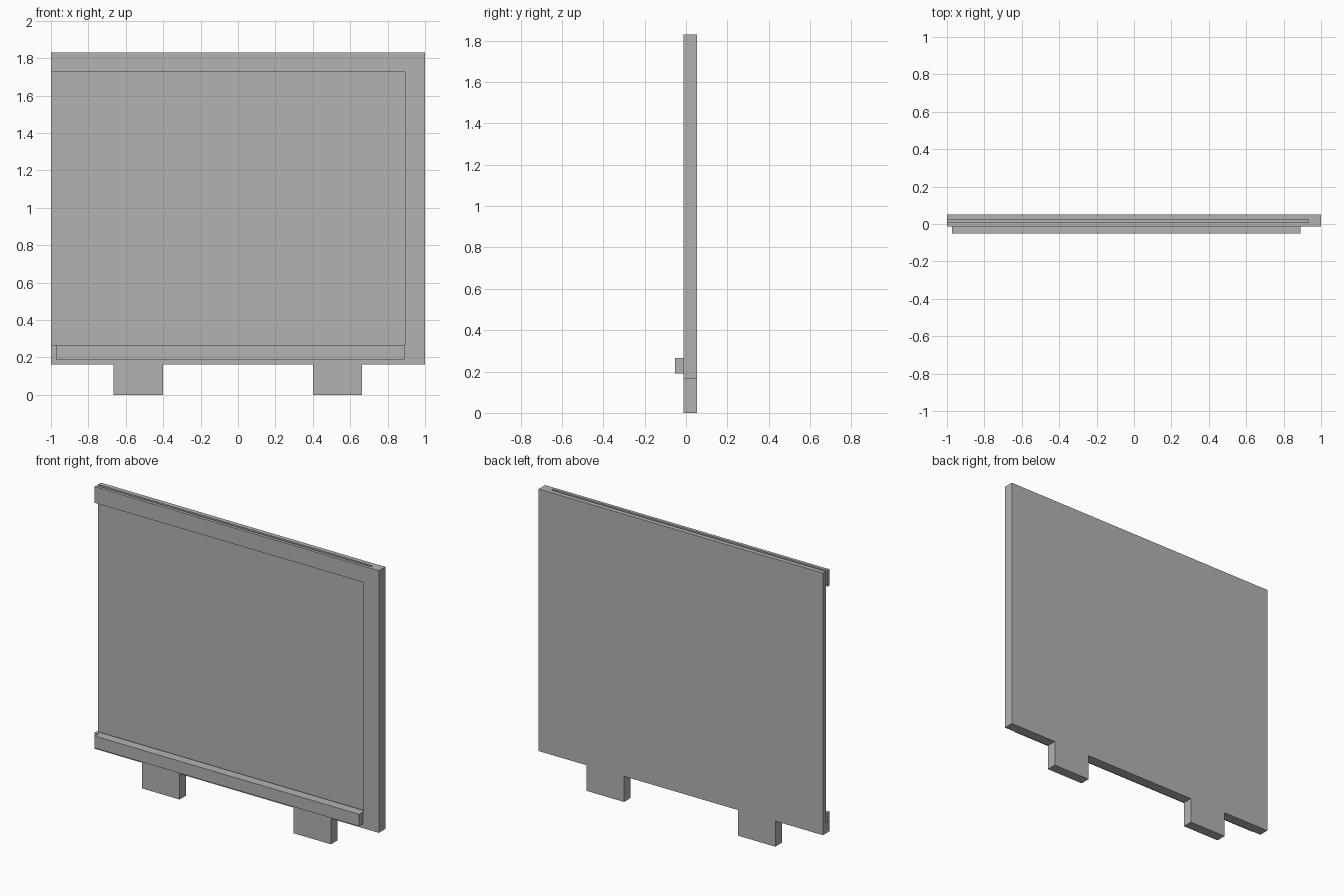
import bpy
import bmesh

cube = bpy.data.objects.get("Cube")
if cube:
    bpy.data.objects.remove(cube, do_unlink=True)

grey = bpy.data.materials.new("plain grey")
grey.use_nodes = True
colour = (0.45, 0.45, 0.45, 1)
grey.diffuse_color = colour
grey.node_tree.nodes["Principled BSDF"].inputs["Base Color"].default_value = colour


def prism(name, outline, y0, y1):
    """Extrude an x-z outline from y0 back to y1."""
    bm = bmesh.new()
    face = bm.faces.new([bm.verts.new((x, y0, z)) for x, z in outline])
    extruded = bmesh.ops.extrude_face_region(bm, geom=[face])["geom"]
    moved = [v for v in extruded if isinstance(v, bmesh.types.BMVert)]
    bmesh.ops.translate(bm, verts=moved, vec=(0, y1 - y0, 0))
    bmesh.ops.recalc_face_normals(bm, faces=bm.faces)
    mesh = bpy.data.meshes.new(name)
    bm.to_mesh(mesh)
    bm.free()
    mesh.materials.append(grey)
    obj = bpy.data.objects.new(name, mesh)
    bpy.context.collection.objects.link(obj)
    return obj


def box(name, x0, x1, y0, y1, z0, z1):
    return prism(name, [(x0, z0), (x1, z0), (x1, z1), (x0, z1)], y0, y1)


def cut(target, cutter):
    cutter.hide_render = True
    mod = target.modifiers.new(cutter.name, "BOOLEAN")
    mod.operation = "DIFFERENCE"
    mod.solver = "EXACT"
    mod.object = cutter
    bpy.context.view_layer.objects.active = target
    bpy.ops.object.modifier_apply(modifier=mod.name)
    bpy.data.objects.remove(cutter, do_unlink=True)


front, back = -0.013, 0.052
base, top = 0.163, 1.83

# Board with two flush feet
outline = [(-1, base)]
for x0, x1 in ((-0.665, -0.402), (0.4, 0.663)):
    outline += [(x0, base), (x0, 0), (x1, 0), (x1, base)]
outline += [(1, base), (1, top), (-1, top)]
board = prism("board", outline, front, back)

# Slot for a sheet, open at the top and at one end
cut(board, box("sheet_slot", -1.1, 0.932, 0.007, 0.023, 0.228, 2))

# Window in the front, leaving a rail above, below and at one end
cut(board, box("front_window", -1.1, 0.893, -0.1, 0.015, 0.266, 1.727))

# Ledge along the bottom of the window
box("front_ledge", -0.972, 0.889, -0.052, front, 0.19, 0.266)
